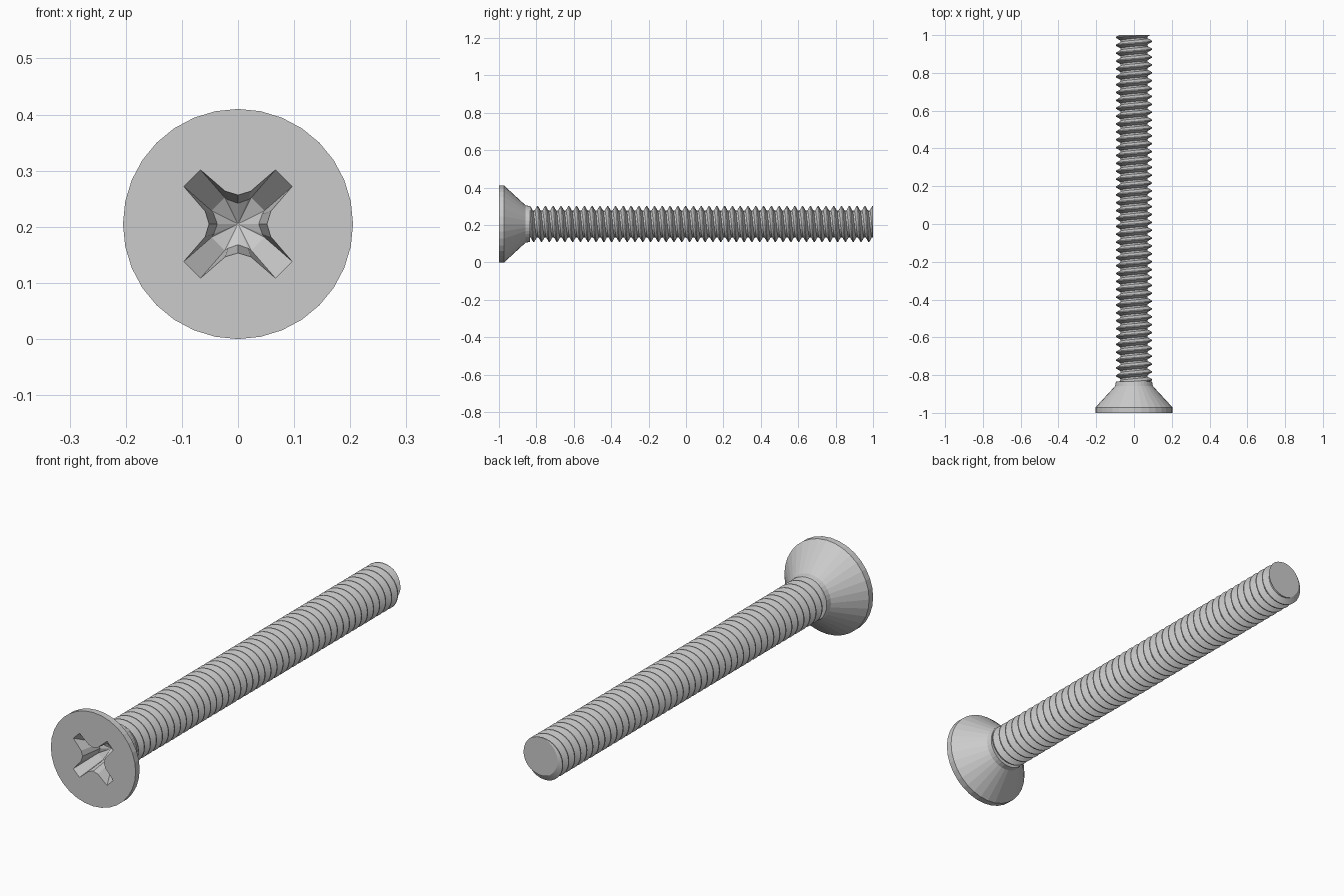
import bpy, bmesh
from math import sin, cos, pi, radians, ceil

if "Cube" in bpy.data.objects:
    bpy.data.objects.remove(bpy.data.objects["Cube"])

N = 32                       # sides around the axis
CZ = 0.205                   # height of the screw axis
PITCH = 1 / 24
MAJOR, MINOR = 0.096, 0.071
START, END = -0.835, 1.0     # threaded length


def point(a, r, y):
    return (r * sin(a), y, CZ + r * cos(a))


def finish(bm, name):
    bmesh.ops.remove_doubles(bm, verts=bm.verts, dist=1e-5)
    bmesh.ops.recalc_face_normals(bm, faces=bm.faces)
    me = bpy.data.meshes.new(name)
    bm.to_mesh(me)
    bm.free()
    ob = bpy.data.objects.new(name, me)
    bpy.context.collection.objects.link(ob)
    return ob


def loft(rings, name):
    bm = bmesh.new()
    rows = [[bm.verts.new(p) for p in ring] for ring in rings]
    for a, b in zip(rows, rows[1:]):
        for i in range(len(a) - 1):
            bm.faces.new((a[i], a[i + 1], b[i + 1], b[i]))
    bmesh.ops.dissolve_degenerate(bm, dist=1e-6, edges=bm.edges)
    return finish(bm, name)


def thread_radius(y, a):
    # trapezoid thread: narrow flat crest, wider flat root
    u = ((y - START) / PITCH - a / (2 * pi)) % 1
    d = min(u, 1 - u)        # distance from crest centre
    t = min(max((d - 0.06) / 0.33, 0), 1)
    return MAJOR + (MINOR - MAJOR) * t


# Screw body: countersunk head, collar, helical thread, flat end
angles = [2 * pi * i / N for i in range(N + 1)]
profile = [(0, -1), (0.205, -1), (0.205, -0.972), (0.1, -0.858), (0.096, START)]
rings = [[point(a, r, y) for a in angles] for r, y in profile]
for turn in range(-2, ceil((END - START) / PITCH) + 2):
    for u in (-0.06, 0.06, 0.39, 0.61):
        ring = []
        for a in angles:
            y = START + (turn + u + a / (2 * pi)) * PITCH
            y = min(max(y, START), END)
            ring.append(point(a, thread_radius(y, a), y))
        rings.append(ring)
rings.append([point(a, 0, END) for a in angles])
screw = loft(rings, "screw")


# Cross recess cutter: tapered four-wing cross ending in a shallow cone
def cross(y, tip, half, base, base_half, valley):
    ring = []
    for k in range(4):
        c = pi / 4 + k * pi / 2
        for u, v in ((base, -base_half), (tip, -half), (tip, half), (base, base_half)):
            ring.append((u * cos(c) - v * sin(c), y, CZ + u * sin(c) + v * cos(c)))
        ring.append((valley * cos(c + pi / 4), y, CZ + valley * sin(c + pi / 4)))
    return ring + ring[:1]


cutter = loft([
    [(0, -1.01, CZ)] * 21,
    cross(-1.01, 0.122, 0.0215, 0.059, 0.026, 0.053),
    cross(-0.90, 0.050, 0.0165, 0.043, 0.018, 0.037),
    [(0, -0.875, CZ)] * 21], "recess_cutter")
cutter.hide_render = True

mod = screw.modifiers.new("recess", "BOOLEAN")
mod.operation = "DIFFERENCE"
mod.solver = "EXACT"
mod.object = cutter
bpy.context.view_layer.objects.active = screw
screw.select_set(True)
cutter.select_set(False)
bpy.ops.object.modifier_apply(modifier=mod.name)
bpy.data.objects.remove(cutter)
bpy.ops.object.shade_smooth_by_angle(angle=radians(8))
